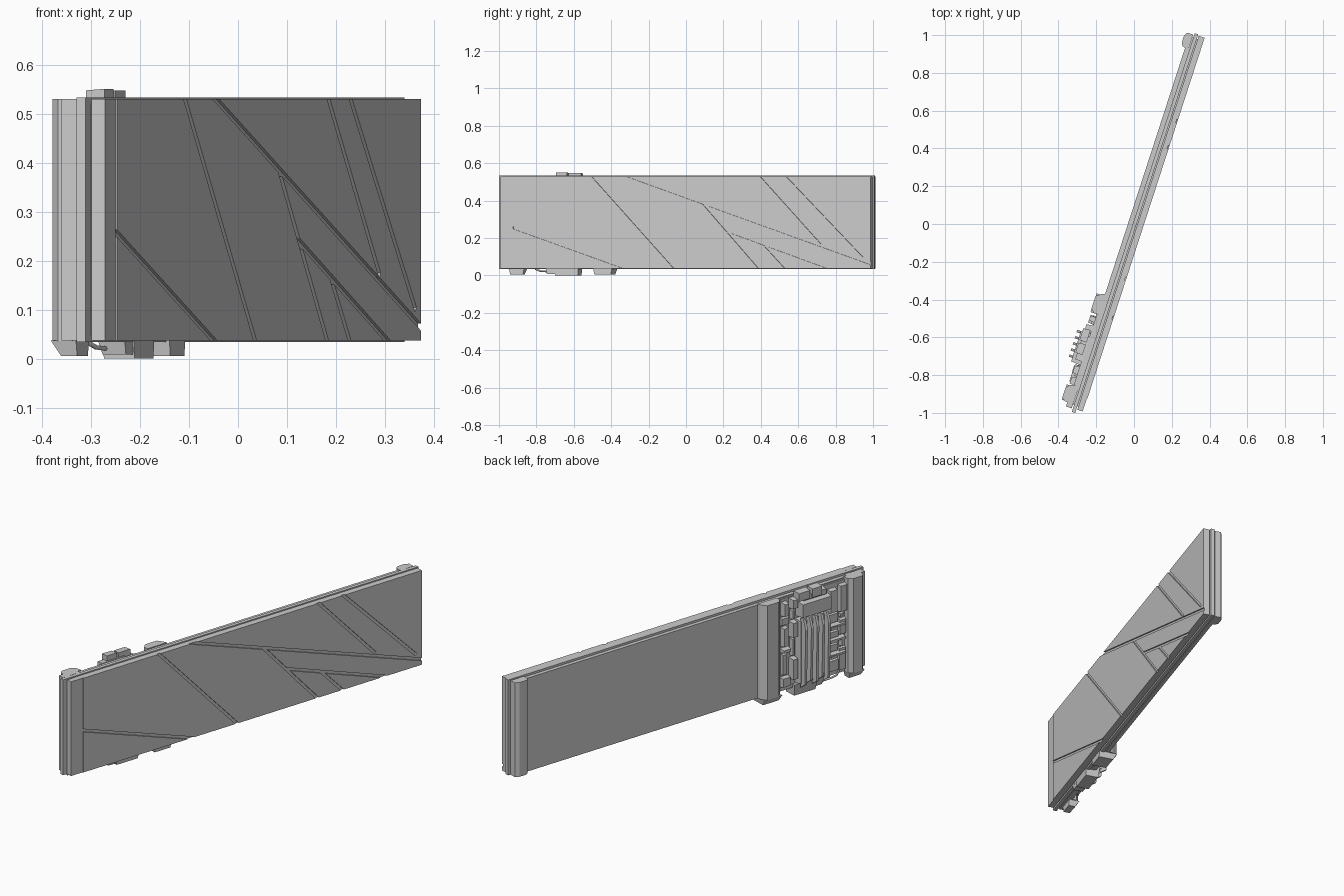
import bpy, bmesh, math
from mathutils import Vector

if "Cube" in bpy.data.objects:
    bpy.data.objects.remove(bpy.data.objects["Cube"])

# Local frame: a = along the wall, b = towards its back, z = up; every part is turned 72 degrees
YAW = math.radians(72)


def finish(name, bm):
    bmesh.ops.recalc_face_normals(bm, faces=bm.faces)
    me = bpy.data.meshes.new(name)
    bm.to_mesh(me)
    bm.free()
    ob = bpy.data.objects.new(name, me)
    ob.rotation_euler.z = YAW
    bpy.context.collection.objects.link(ob)
    return ob


def loft(bm, lower, upper):
    lo = [bm.verts.new(p) for p in lower]
    up = [bm.verts.new(p) for p in upper]
    n = len(lo)
    bm.faces.new(lo)
    bm.faces.new(up)
    for i in range(n):
        j = (i + 1) % n
        bm.faces.new((lo[i], lo[j], up[j], up[i]))


def prism(name, profile, z0, z1):
    bm = bmesh.new()
    loft(bm, [(a, b, z0) for a, b in profile], [(a, b, z1) for a, b in profile])
    return finish(name, bm)


def block(bm, a0, a1, b0, b1, z0, z1, inset=0.0):
    # box whose outer (back) face is inset to give a chamfered look
    def ring(b, i):
        return [(a0 + i, b, z0 + i), (a1 - i, b, z0 + i), (a1 - i, b, z1 - i), (a0 + i, b, z1 - i)]
    loft(bm, ring(b0, 0), ring(b1, inset))


def blocks(name, *specs):
    bm = bmesh.new()
    for s in specs:
        block(bm, *s)
    return finish(name, bm)


def foot(name, a0, a1, b0, b1, z0, z1, ta, tb):
    # downward tapering foot
    bm = bmesh.new()
    loft(bm, [(a0 + ta, b0, z0), (a1 - ta, b0, z0), (a1 - ta, b1 - tb, z0), (a0 + ta, b1 - tb, z0)],
         [(a0, b0, z1), (a1, b0, z1), (a1, b1, z1), (a0, b1, z1)])
    return finish(name, bm)


# Layered wall slab
front = blocks("front_panel", (-0.956, 1.053, -0.051, -0.018, 0.037, 0.53))
blocks("inner_core", (-1.01, 1.035, -0.03, 0.02, 0.048, 0.519))
blocks("middle_tongue", (-1.048, 1.06, -0.013, 0.006, 0.034, 0.533))
blocks("back_panel", (-1.0, 1.03, 0.011, 0.031, 0.037, 0.525))

# Diagonal panel grooves, given as front-view x, z end points
grooves = [
    (-0.255, 0.265, -0.04, 0.027), (-0.111, 0.54, 0.038, 0.027),
    (-0.054, 0.54, 0.385, 0.052), (0.084, 0.385, 0.185, 0.027),
    (0.182, 0.54, 0.29, 0.17), (0.227, 0.54, 0.363, 0.10),
    (0.125, 0.24, 0.314, 0.027), (0.19, 0.165, 0.231, 0.027),
]
cutters = []
for x0, z0, x1, z1 in grooves:
    p, q = Vector(((x0 - 0.0485) / 0.309, z0)), Vector(((x1 - 0.0485) / 0.309, z1))
    d = (q - p).normalized()
    n = Vector((-d.y, d.x)) * 0.007
    quad = [p + n, q + n, q - n, p - n]
    bm = bmesh.new()
    loft(bm, [(c.x, -0.07, c.y) for c in quad], [(c.x, -0.044, c.y) for c in quad])
    cut = finish("groove_cutter", bm)
    cut.hide_render = True
    mod = front.modifiers.new("groove", 'BOOLEAN')
    mod.object, mod.operation, mod.solver = cut, 'DIFFERENCE', 'EXACT'
    cutters.append(cut)
bpy.context.view_layer.update()
cut_mesh = bpy.data.meshes.new_from_object(front.evaluated_get(bpy.context.evaluated_depsgraph_get()))
front.modifiers.clear()
front.data = cut_mesh
for c in cutters:
    bpy.data.objects.remove(c)

# End caps: slotted strips either side of the tongue
blocks("left_end_strips", (-1.028, -0.956, -0.048, -0.019, 0.037, 0.53),
       (-1.03, -0.93, 0.012, 0.044, 0.037, 0.53))
prism("right_end_strut", [(0.97, 0.03), (0.975, 0.047), (0.99, 0.056), (1.03, 0.056),
                          (1.05, 0.045), (1.05, 0.012), (0.97, 0.012)], 0.037, 0.53)

# Back struts framing the machinery
prism("left_end_strut", [(-0.91, 0.03), (-0.915, 0.06), (-0.935, 0.077), (-0.99, 0.077),
                         (-1.005, 0.06), (-1.005, 0.03)], 0.036, 0.53)
foot("left_end_foot", -1.003, -0.917, 0.022, 0.076, 0.005, 0.037, 0.008, 0.02)
prism("inner_strut", [(-0.40, 0.03), (-0.405, 0.047), (-0.425, 0.076), (-0.495, 0.076),
                      (-0.515, 0.055), (-0.515, 0.03)], 0.036, 0.53)
foot("inner_foot", -0.515, -0.41, -0.02, 0.075, 0.005, 0.037, 0.006, 0.02)

# Machinery bay: backing plate and large housings
blocks("bay_plate", (-0.915, -0.51, 0.025, 0.04, 0.04, 0.52))
blocks("top_housing", (-0.80, -0.62, 0.035, 0.092, 0.41, 0.49, 0.006),
       (-0.78, -0.64, 0.035, 0.075, 0.49, 0.525, 0.004))
blocks("top_vents", (-0.745, -0.685, 0.045, 0.085, 0.50, 0.551, 0.003),
       (-0.675, -0.605, 0.045, 0.085, 0.50, 0.548, 0.003))
blocks("fin_base", (-0.795, -0.615, 0.035, 0.078, 0.06, 0.40, 0.008))

# Vertical cooling fins with sloped ends
bm = bmesh.new()
for i in range(5):
    a = -0.775 + i * 0.034
    drop = 0.015 * (i % 2)
    side = [(0.07, 0.045 + drop), (0.105, 0.07 + drop), (0.112, 0.36), (0.095, 0.41), (0.07, 0.41)]
    loft(bm, [(a, b, z) for b, z in side], [(a + 0.013, b, z) for b, z in side])
finish("cooling_fins", bm)

# Stacked equipment boxes either side of the fins


def stack(name, a0, a1, levels, depths):
    bm = bmesh.new()
    for i, (z0, z1) in enumerate(zip(levels, levels[1:])):
        shift = 0.012 * (i % 2)
        block(bm, a0 + shift, a1 - shift / 2, 0.035, depths[i % len(depths)], z0 + 0.004, z1 - 0.004, 0.004)
    finish(name, bm)


stack("inner_boxes", -0.575, -0.525, [0.06, 0.12, 0.24, 0.27, 0.38, 0.43, 0.51], [0.064, 0.055, 0.07])
stack("fin_side_boxes", -0.612, -0.578, [0.09, 0.21, 0.31, 0.40, 0.46, 0.52], [0.075, 0.062])
stack("outer_boxes", -0.865, -0.80, [0.06, 0.13, 0.16, 0.21, 0.235, 0.28, 0.31, 0.37, 0.50],
      [0.058, 0.07, 0.052, 0.066])
stack("edge_boxes", -0.912, -0.868, [0.05, 0.18, 0.24, 0.33, 0.36, 0.51], [0.052, 0.063, 0.057])
blocks("cross_rails", *[(-0.90, -0.80, 0.04, 0.068, z, z + 0.016, 0.003) for z in (0.145, 0.222, 0.295)])

# Underside block and hose
foot("under_block", -0.735, -0.60, -0.015, 0.06, 0.0, 0.06, 0.004, 0.01)
foot("under_wedge", -0.79, -0.72, -0.012, 0.05, 0.008, 0.055, 0.012, 0.012)
hose = bpy.data.curves.new("under_hose", 'CURVE')
hose.dimensions = '3D'
hose.bevel_depth, hose.bevel_resolution, hose.use_fill_caps = 0.005, 1, True
sp = hose.splines.new('POLY')
pts = [(-0.87, 0.05, 0.06), (-0.86, 0.045, 0.034), (-0.83, 0.035, 0.023), (-0.76, 0.03, 0.02)]
sp.points.add(len(pts) - 1)
for p, c in zip(sp.points, pts):
    p.co = (*c, 1)
ob = bpy.data.objects.new("under_hose", hose)
ob.rotation_euler.z = YAW
bpy.context.collection.objects.link(ob)
